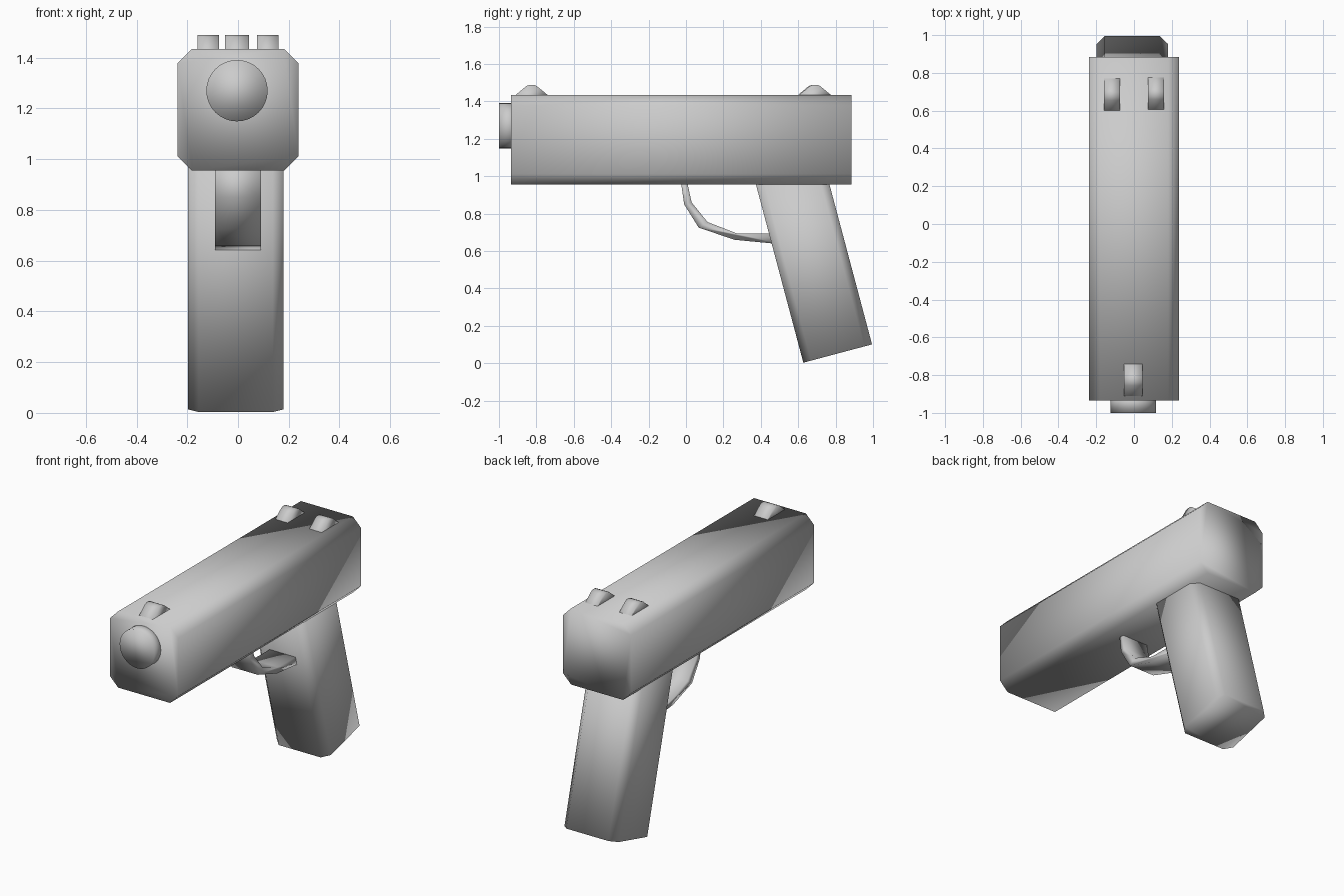
import bpy, bmesh, math
from mathutils import Vector, Matrix

if "Cube" in bpy.data.objects:
    bpy.data.objects.remove(bpy.data.objects["Cube"])


def prism(name, loop, offset):
    """Close a loop of 3D points into a smooth-shaded solid swept by offset."""
    bm = bmesh.new()
    face = bm.faces.new([bm.verts.new(p) for p in loop])
    ext = bmesh.ops.extrude_face_region(bm, geom=[face], use_keep_orig=True)
    moved = [v for v in ext["geom"] if isinstance(v, bmesh.types.BMVert)]
    bmesh.ops.translate(bm, verts=moved, vec=Vector(offset))
    bmesh.ops.recalc_face_normals(bm, faces=bm.faces)
    for f in bm.faces:
        f.smooth = True
    me = bpy.data.meshes.new(name)
    bm.to_mesh(me)
    bm.free()
    ob = bpy.data.objects.new(name, me)
    bpy.context.collection.objects.link(ob)
    return ob


def octagon(w, h, c):
    """Rectangle with half sizes w, h and corners cut by c."""
    return [(w, h - c), (w - c, h), (c - w, h), (-w, h - c),
            (-w, c - h), (c - w, -h), (w - c, -h), (w, c - h)]


# Slide: chamfered block running front to back
prism("slide", [(x, -0.935, z + 1.195) for x, z in octagon(0.238, 0.24, 0.057)],
      (0, 1.82, 0))

# Muzzle: short round barrel end
ring = [2 * math.pi * i / 32 for i in range(32)]
prism("muzzle", [(-0.004 + 0.121 * math.cos(a), -1.0, 1.27 + 0.121 * math.sin(a))
                 for a in ring], (0, 0.1, 0))

# Grip: chamfered column leaning back, square-cut at the bottom
tilt = Matrix.Rotation(math.radians(14.9), 3, 'X')
base = Vector((-0.009, 0.811, 0.052))
prism("grip", [base + tilt @ Vector((x, y, 0)) for x, y in octagon(0.189, 0.19, 0.043)],
      tilt @ Vector((0, 0, 1.04)))

# Trigger guard: bent flat strap
guard = [(-0.028, 0.975), (-0.01, 0.85), (0.068, 0.725), (0.26, 0.66), (0.50, 0.637),
         (0.50, 0.692), (0.27, 0.695), (0.115, 0.755), (0.03, 0.86), (0.005, 0.975)]
prism("trigger_guard", [(-0.09, y, z) for y, z in guard], (0.18, 0, 0))

# Sights: small ramped blocks
sight = [(-0.088, -0.01), (-0.085, 0.0), (-0.03, 0.046), (-0.012, 0.054),
         (0.012, 0.054), (0.028, 0.046), (0.085, 0.0), (0.088, -0.01)]
for name, x, w, y in (("front_sight", -0.004, 0.048, -0.825),
                      ("rear_sight_left", -0.117, 0.043, 0.685),
                      ("rear_sight_right", 0.117, 0.043, 0.69)):
    prism(name, [(x - w, y + py, 1.435 + pz) for py, pz in sight], (2 * w, 0, 0))
